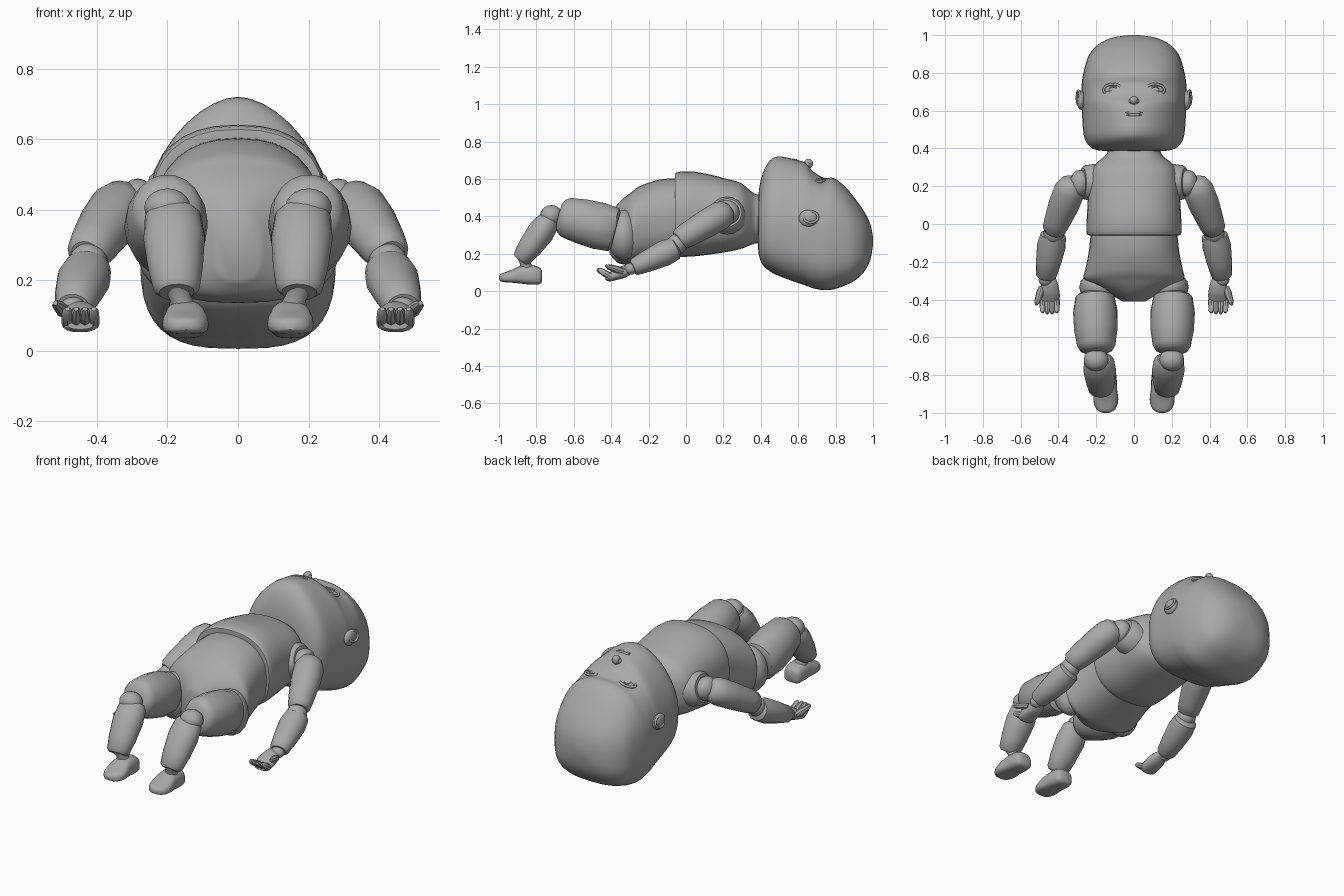
import bpy, bmesh, math
from mathutils import Vector, Matrix

cube = bpy.data.objects.get("Cube")
if cube:
    bpy.data.objects.remove(cube, do_unlink=True)

grey = bpy.data.materials.new("doll_grey")
grey.use_nodes = True
grey.diffuse_color = (0.4, 0.4, 0.4, 1)
grey.node_tree.nodes["Principled BSDF"].inputs["Base Color"].default_value = (0.4, 0.4, 0.4, 1)


def finish(name, bm, paired, angle=40):
    """Turn a bmesh into a smooth shaded object, mirrored when it is one of a pair."""
    bmesh.ops.recalc_face_normals(bm, faces=bm.faces)
    mesh = bpy.data.meshes.new(name)
    bm.to_mesh(mesh)
    bm.free()
    mesh.materials.append(grey)
    obj = bpy.data.objects.new(name, mesh)
    bpy.context.collection.objects.link(obj)
    bpy.ops.object.select_all(action='DESELECT')
    obj.select_set(True)
    bpy.context.view_layer.objects.active = obj
    bpy.ops.object.shade_smooth_by_angle(angle=math.radians(angle))
    if paired:
        obj.modifiers.new("Mirror", 'MIRROR')


def skin(name, rings, paired):
    """Bridge equal rings of points and cap both ends."""
    bm = bmesh.new()
    loops = [[bm.verts.new(p) for p in ring] for ring in rings]
    n = len(loops[0])
    for a, b in zip(loops, loops[1:]):
        for i in range(n):
            bm.faces.new((a[i], a[(i + 1) % n], b[(i + 1) % n], b[i]))
    bm.faces.new(loops[0])
    bm.faces.new(loops[-1])
    finish(name, bm, paired)


def smooth_path(rows, steps):
    """Catmull-Rom interpolation of the rows."""
    out = []
    for i in range(len(rows) - 1):
        p0, p1, p2, p3 = (rows[max(0, min(len(rows) - 1, i + k))] for k in (-1, 0, 1, 2))
        for s in range(steps):
            t = s / steps
            out.append([b + (c - a) * t / 2 + (a - 2.5 * b + 2 * c - d / 2) * t * t
                        + (1.5 * (b - c) + (d - a) / 2) * t ** 3
                        for a, b, c, d in zip(p0, p1, p2, p3)])
    return out + [list(rows[-1])]


def loft(name, rows, cx=0, mid=0.45, top=2, low=2.5, sides=32):
    """Body lofted along y; rows are y, low z, high z, half width and maybe their own top squareness."""
    rings = []
    for y, lo, hi, half, *own in smooth_path(rows, 3):
        zc = lo + mid * (hi - lo)
        ring = []
        for i in range(sides):
            a = math.tau * i / sides
            c, s = math.cos(a), math.sin(a)
            e = 2 / ((own[0] if own else top) if s > 0 else low)
            h = hi - zc if s > 0 else zc - lo
            ring.append((cx + half * math.copysign(abs(c) ** e, c), y,
                         zc + h * math.copysign(abs(s) ** e, s)))
        rings.append(ring)
    skin(name, rings, cx != 0)


def limb(name, start, end, profile, sides=18):
    """Limb along a line; each profile row is position, half width, half depth."""
    p, q = Vector(start), Vector(end)
    axis = (q - p).normalized()
    side = (Vector((1, 0, 0)) - axis * axis.x).normalized()
    up = axis.cross(side)
    rings = [[p.lerp(q, t) + side * a * math.cos(math.tau * i / sides)
              + up * b * math.sin(math.tau * i / sides) for i in range(sides)]
             for t, a, b in profile]
    skin(name, rings, True)


def ball(name, centre, radii, paired=True):
    bm = bmesh.new()
    bmesh.ops.create_uvsphere(bm, u_segments=16, v_segments=10, radius=1,
                              matrix=Matrix.Translation(centre) @ Matrix.Diagonal((*radii, 1)))
    finish(name, bm, paired, 60)


def ring(name, centre, turn, radii, thick):
    """Oval ring lying in its own xy plane, turned about the y axis."""
    place = Matrix.Translation(centre) @ Matrix.Rotation(turn, 4, 'Y')
    bm = bmesh.new()
    loops = []
    for i in range(24):
        a = math.tau * i / 24
        loops.append([bm.verts.new(place @ Vector((
            (radii[0] + thick * math.cos(b)) * math.cos(a),
            (radii[1] + thick * math.cos(b)) * math.sin(a),
            thick * math.sin(b)))) for b in (math.tau * k / 6 for k in range(6))])
    for i in range(24):
        a, b = loops[i], loops[(i + 1) % 24]
        for k in range(6):
            bm.faces.new((a[k], b[k], b[(k + 1) % 6], a[(k + 1) % 6]))
    finish(name, bm, True, 70)


# Head, from the neck to the crown: peaked at the chin, broad at the brow
loft("head", [(.385, .24, .46, .12, 2), (.39, .19, .54, .19, 2), (.41, .14, .63, .235, 1.9),
              (.45, .105, .70, .26, 1.8), (.50, .08, .72, .27, 1.75), (.58, .05, .705, .275, 1.85),
              (.64, .03, .685, .278, 2), (.68, .015, .64, .278, 2.3), (.74, .005, .605, .277, 2.5),
              (.79, .01, .605, .27, 2.4), (.85, .03, .56, .255, 2.4), (.90, .055, .50, .235, 2.4),
              (.95, .10, .43, .19, 2.4), (.985, .165, .36, .12, 2.3), (1, .25, .29, .03, 2)],
     low=3, sides=40)

# Face and ears
ball("nose", (0, .655, .682), (.022, .024, .026), False)
ball("nostril_wing", (.016, .65, .676), (.012, .014, .016))
ball("upper_lip", (0, .590, .699), (.046, .007, .008), False)
ball("lower_lip", (0, .577, .701), (.04, .007, .008), False)
ball("eyeball", (.112, .71, .578), (.048, .028, .025))
ring("eyelid", (.112, .71, .594), .15, (.05, .03), .007)
ring("iris", (.112, .71, .599), .08, (.02, .018), .004)
ball("ear", (.28, .655, .39), (.022, .052, .045))
ring("ear_rim", (.294, .668, .396), 1.3, (.03, .038), .007)

# Torso in two pieces that meet at the waist
loft("chest", [(-.06, .20, .61, .235), (-.05, .185, .635, .25), (.03, .185, .64, .25),
               (.12, .195, .625, .245), (.22, .21, .60, .24), (.29, .225, .58, .225),
               (.33, .24, .55, .19), (.37, .255, .52, .145), (.43, .26, .51, .13)],
     mid=.5, top=2.4)
loft("belly", [(-.03, .20, .60, .222), (-.06, .19, .603, .23), (-.15, .165, .595, .24),
               (-.25, .14, .56, .26), (-.29, .135, .53, .265), (-.33, .142, .50, .21),
               (-.37, .155, .46, .13), (-.41, .20, .40, .06)], mid=.5, top=2.3, low=2.7)

# Arms
limb("shoulder_socket", (.2, .22, .40), (.272, .22, .42),
     [(0, .1, .1), (.8, .092, .092), (1, .078, .078)])
ball("shoulder_joint", (.285, .215, .42), (.055, .072, .068))
limb("upper_arm", (.318, .235, .435), (.43, -.045, .27),
     [(0, .035, .04), (.06, .065, .065), (.2, .083, .078), (.45, .083, .076),
      (.8, .07, .068), (.95, .062, .06), (1, .045, .045)])
ball("elbow_joint", (.425, -.05, .25), (.055, .055, .055))
limb("forearm", (.425, -.045, .235), (.467, -.285, .125),
     [(0, .045, .04), (.06, .068, .062), (.3, .076, .07), (.65, .067, .06),
      (.95, .055, .048), (1, .045, .038)])
ball("wrist_joint", (.467, -.295, .12), (.038, .035, .032))
loft("palm", [(-.28, .10, .135, .03), (-.32, .075, .14, .045), (-.37, .06, .125, .054),
              (-.41, .052, .10, .05), (-.43, .06, .09, .036)], cx=.447, mid=.5, sides=16)
for i in range(4):
    x = .409 + .025 * i
    limb("finger_%d" % (i + 1), (x, -.40, .075), (x, -.478 + .006 * abs(i - 1.5), .118),
         [(0, .016, .018), (.4, .016, .018), (.85, .014, .014), (1, .007, .007)], 8)
limb("thumb", (.488, -.335, .105), (.518, -.43, .135),
     [(0, .016, .016), (.3, .02, .02), (.8, .016, .015), (1, .007, .007)], 8)

# Legs
ball("hip_joint", (.185, -.335, .30), (.105, .085, .135))
limb("thigh", (.207, -.375, .325), (.199, -.68, .405),
     [(0, .09, .10), (.04, .104, .12), (.3, .118, .128), (.6, .115, .122),
      (.88, .101, .108), (.96, .087, .09), (1, .06, .06)])
ball("knee_joint", (.2, -.72, .405), (.066, .06, .055))
limb("shin", (.185, -.715, .40), (.174, -.885, .165),
     [(0, .06, .045), (.08, .08, .06), (.35, .087, .074), (.7, .078, .066),
      (.95, .066, .052), (1, .05, .04)])
limb("ankle", (.172, -.87, .19), (.155, -.85, .11),
     [(0, .045, .035), (.5, .03, .028), (1, .042, .038)])
loft("foot", [(-.77, .05, .11, .035), (-.785, .037, .128, .052), (-.83, .035, .14, .058),
              (-.88, .04, .138, .06), (-.93, .045, .115, .066), (-.97, .048, .10, .056),
              (-.99, .052, .092, .038), (-1, .06, .08, .015)],
     cx=.149, mid=.4, top=2.7, low=3, sides=20)
